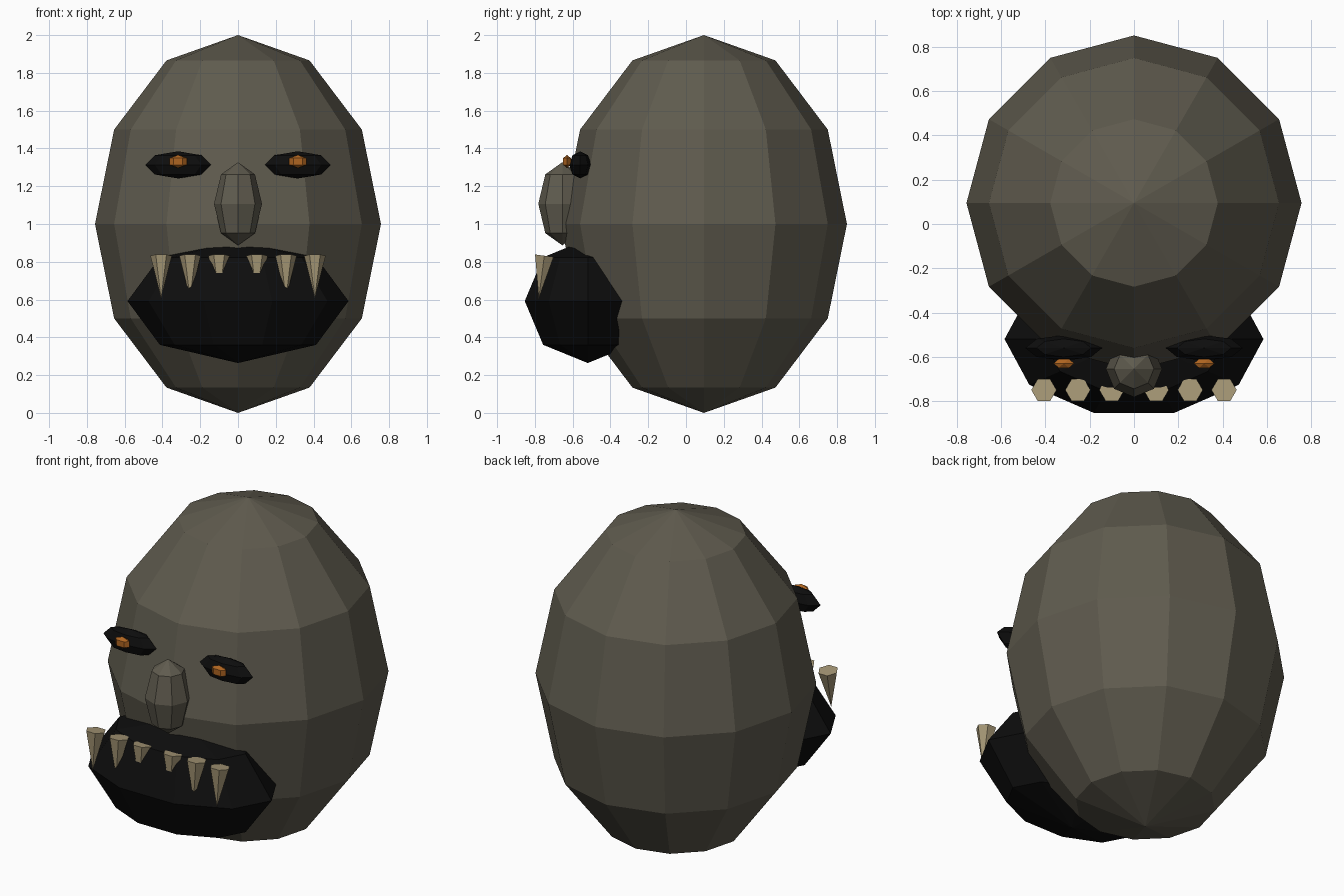
import bpy, bmesh
from math import sin, cos, pi, tau

cube = bpy.data.objects.get("Cube")
if cube:
    bpy.data.objects.remove(cube)


def material(name, rgb):
    m = bpy.data.materials.new(name)
    m.use_nodes = True
    colour = (*rgb, 1)
    m.diffuse_color = colour
    m.node_tree.nodes["Principled BSDF"].inputs["Base Color"].default_value = colour
    return m


SKIN = material("grey_brown_skin", (0.115, 0.105, 0.077))
BLACK = material("black", (0.004, 0.004, 0.004))
AMBER = material("amber", (0.43, 0.13, 0.015))
BONE = material("bone", (0.38, 0.31, 0.18))


def lathe(name, profile, sides, centre, scale, mat, tilt=0):
    """Flat-shaded turned solid; profile lists (radius, height) from bottom to top."""
    bm = bmesh.new()
    rings = []
    for r, z in profile:
        if r < 1e-5:
            rings.append([bm.verts.new((0, 0, z))] * sides)
        else:
            rings.append([bm.verts.new((r * cos(tau * i / sides), r * sin(tau * i / sides), z))
                          for i in range(sides)])
    for low, high in zip(rings, rings[1:]):
        for i in range(sides):
            j = (i + 1) % sides
            corners = list(dict.fromkeys((low[i], low[j], high[j], high[i])))
            bm.faces.new(corners)
    if profile[-1][0] > 1e-5:
        bm.faces.new(rings[-1])
    bmesh.ops.recalc_face_normals(bm, faces=bm.faces)
    mesh = bpy.data.meshes.new(name)
    bm.to_mesh(mesh)
    bm.free()
    mesh.materials.append(mat)
    ob = bpy.data.objects.new(name, mesh)
    ob.location, ob.scale, ob.rotation_euler.x = centre, scale, tilt
    bpy.context.collection.objects.link(ob)
    return ob


def ball(name, sides, rings, centre, scale, mat):
    profile = [(sin(pi * k / rings), -cos(pi * k / rings)) for k in range(rings + 1)]
    return lathe(name, profile, sides, centre, scale, mat)


# Head, mouth and nose
ball("head", 12, 6, (0, 0.095, 1), (0.757, 0.757, 1), SKIN)
ball("mouth", 10, 4, (0, -0.52, 0.592), (0.585, 0.351, 0.328), BLACK)
ball("nose", 8, 4, (0, -0.655, 1.107), (0.127, 0.127, 0.22), SKIN)

# Eyes and teeth on both sides
for side, s in (("left", 1), ("right", -1)):
    ball(side + "_eye", 8, 4, (s * 0.317, -0.56, 1.313), (0.174, 0.058, 0.072), BLACK)
    ball(side + "_pupil", 6, 3, (s * 0.317, -0.63, 1.331), (0.054, 0.027, 0.035), AMBER)
    for part, x in (("inner", 0.1), ("middle", 0.254), ("outer", 0.407)):
        lathe(f"{side}_{part}_tooth", [(0, -1), (1, 0)], 6,
              (s * x, -0.75, 0.832), (0.057, 0.057, 0.228), BONE, tilt=-0.13)
